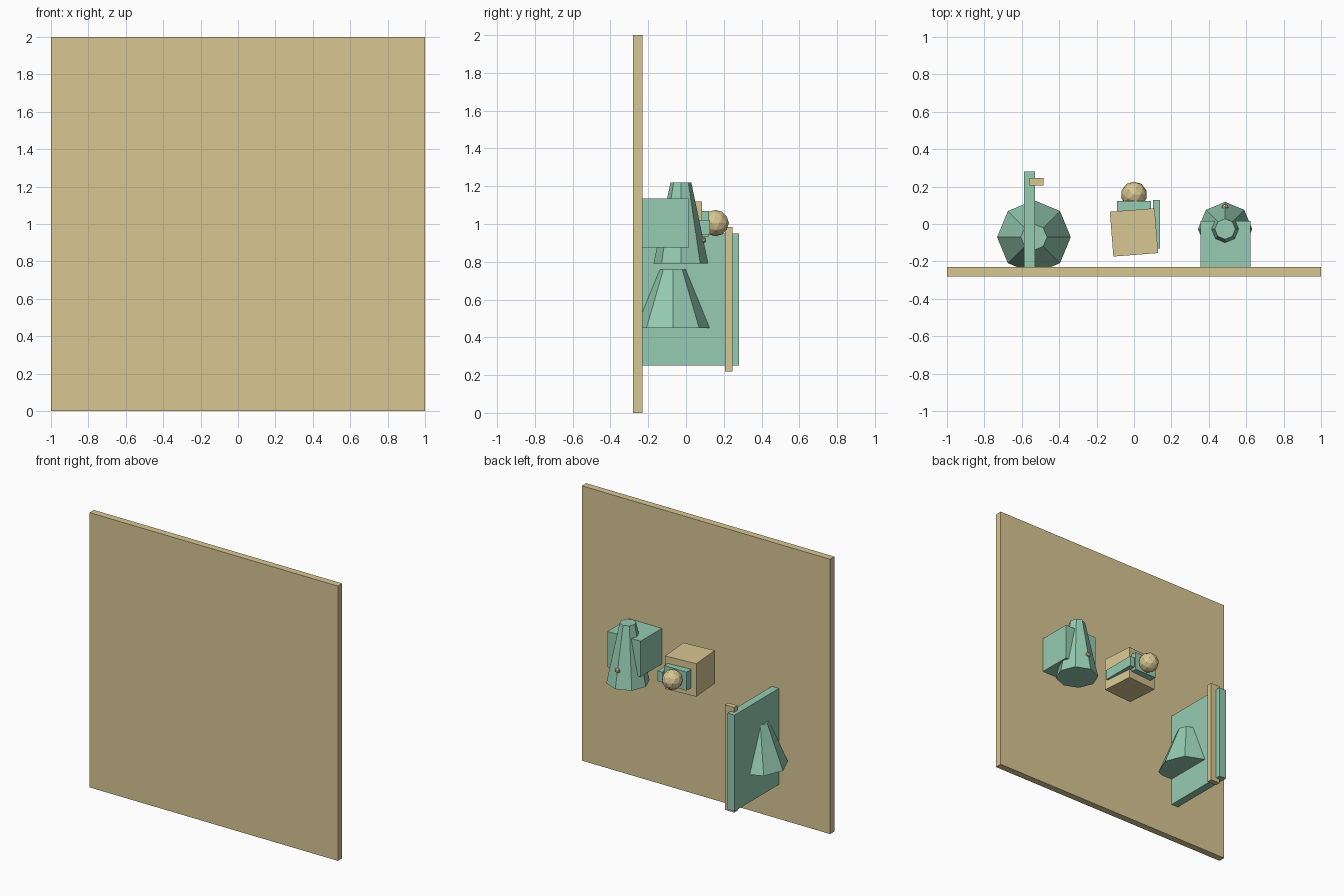
import bpy
from math import radians

if "Cube" in bpy.data.objects:
    bpy.data.objects.remove(bpy.data.objects["Cube"])


def paint(name, rgb):
    m = bpy.data.materials.new(name)
    m.diffuse_color = (*rgb, 1)
    m.use_nodes = True
    m.node_tree.nodes["Principled BSDF"].inputs["Base Color"].default_value = m.diffuse_color
    return m


TAN = paint("tan", (0.69, 0.57, 0.29))
MINT = paint("mint", (0.30, 0.60, 0.45))


def finish(name, mat):
    ob = bpy.context.object
    ob.name = name
    ob.data.materials.append(mat)
    return ob


def box(name, mat, lo, hi, turn=0):
    mid = [(a + b) / 2 for a, b in zip(lo, hi)]
    bpy.ops.mesh.primitive_cube_add(size=1, location=mid, rotation=(0, 0, radians(turn)))
    ob = finish(name, mat)
    ob.scale = [b - a for a, b in zip(lo, hi)]
    return ob


def cone(name, mat, x, y, z0, z1, r0, r1, sides=8):
    bpy.ops.mesh.primitive_cone_add(vertices=sides, radius1=r0, radius2=r1,
                                    depth=z1 - z0, location=(x, y, (z0 + z1) / 2))
    return finish(name, mat)


def ball(name, mat, loc, r, sub):
    bpy.ops.mesh.primitive_ico_sphere_add(subdivisions=sub, radius=r, location=loc)
    return finish(name, mat)


# backing panel
box("panel", TAN, (-1, -0.28, 0), (1, -0.23, 2))

# fin with edge strip and flared cone
box("fin", MINT, (-0.587, -0.23, 0.25), (-0.53, 0.28, 0.95))
box("fin_strip", TAN, (-0.56, 0.207, 0.22), (-0.485, 0.245, 0.985))
cone("fin_cone", MINT, -0.535, -0.07, 0.45, 0.76, 0.197, 0.07)

# middle block with plate, side bar and knob
box("block", TAN, (-0.12, -0.165, 0.88), (0.12, 0.075, 1.12), 4.5)
box("block_plate", MINT, (-0.09, 0.03, 0.935), (0.09, 0.122, 1.07))
box("block_bar", MINT, (0.102, -0.13, 0.945), (0.14, 0.127, 1.02))
ball("block_knob", TAN, (0, 0.157, 1.005), 0.07, 2)

# right housing with tall cone and small stud
box("housing", MINT, (0.355, -0.23, 0.875), (0.622, 0.015, 1.135))
cone("housing_cone", MINT, 0.487, -0.027, 0.79, 1.22, 0.145, 0.055)
ball("housing_stud", TAN, (0.487, 0.09, 0.915), 0.02, 1)
